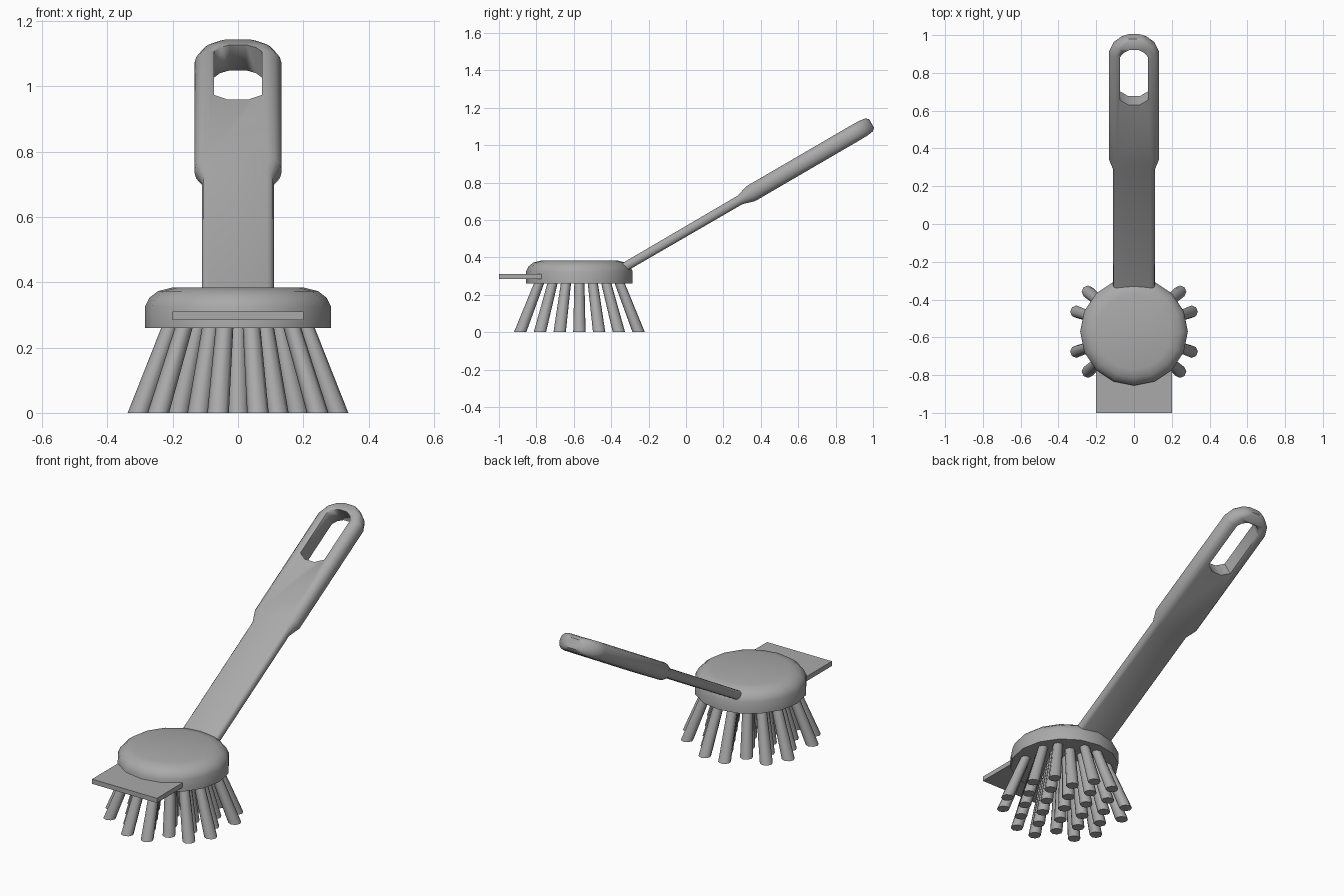
import bpy, bmesh, math
from mathutils import Matrix, Vector

cube = bpy.data.objects.get("Cube")
if cube:
    bpy.data.objects.remove(cube)

grey = bpy.data.materials.new("plain grey")
grey.use_nodes = True
colour = (0.4, 0.4, 0.4, 1)
grey.diffuse_color = colour
grey.node_tree.nodes["Principled BSDF"].inputs["Base Color"].default_value = colour

HEAD_Y = -0.57
HEAD_BOTTOM = 0.26


def finish(bm, name, angle=40):
    bmesh.ops.recalc_face_normals(bm, faces=bm.faces)
    mesh = bpy.data.meshes.new(name)
    bm.to_mesh(mesh)
    bm.free()
    obj = bpy.data.objects.new(name, mesh)
    bpy.context.collection.objects.link(obj)
    mesh.materials.append(grey)
    bpy.ops.object.select_all(action="DESELECT")
    obj.select_set(True)
    bpy.context.view_layer.objects.active = obj
    bpy.ops.object.shade_smooth_by_angle(angle=math.radians(angle))
    return obj


def loft(bm, rings):
    """Skin a list of equal point rings and cap both ends."""
    loops = [[bm.verts.new(p) for p in ring] for ring in rings]
    for a, b in zip(loops, loops[1:]):
        for i in range(len(a)):
            j = (i + 1) % len(a)
            bm.faces.new((a[i], a[j], b[j], b[i]))
    bm.faces.new(loops[0][::-1])
    bm.faces.new(loops[-1])


def circle(x, y, z, r, sides):
    steps = [math.tau * i / sides for i in range(sides)]
    return [Vector((x + r * math.cos(a), y + r * math.sin(a), z)) for a in steps]


def rounded_section(u, w, t):
    """Rounded bar section across the handle, half width w, half thickness t."""
    r = 0.85 * t
    points = []
    for quarter, (sx, sz) in enumerate([(1, 1), (-1, 1), (-1, -1), (1, -1)]):
        for k in range(4):
            a = math.pi / 2 * (quarter + k / 3)
            points.append(Vector((sx * (w - r) + r * math.cos(a), u,
                                  sz * (t - r) + r * math.sin(a))))
    return points


# Round head with a softened top rim
bm = bmesh.new()
head_profile = [(0.285, HEAD_BOTTOM), (0.285, 0.325), (0.272, 0.352),
                (0.245, 0.373), (0.2, 0.384)]
loft(bm, [circle(0, HEAD_Y, z, r, 16) for r, z in head_profile])
finish(bm, "brush_head")

# Scraper plate at the front of the head
bm = bmesh.new()
bmesh.ops.create_cube(bm, size=1, matrix=Matrix.Translation((0, -0.8, 0.297))
                      @ Matrix.Diagonal((0.4, 0.4, 0.026, 1)))
finish(bm, "scraper_plate")

# Splayed bristle tufts on a hexagonal layout
bm = bmesh.new()
spacing, splay = 0.122, 0.67
for row in range(-3, 4):
    for col in range(-4, 5):
        x = (col + 0.5 * (row % 2)) * spacing
        y = row * spacing * math.sqrt(3) / 2
        if math.hypot(x, y) < 0.33:
            loft(bm, [circle(x, HEAD_Y + y, 0, 0.033, 8),
                      circle(x * splay, HEAD_Y + y * splay, HEAD_BOTTOM + 0.01, 0.027, 8)])
finish(bm, "bristles", 50)

# Handle: slim neck, thicker grip and a rounded tip, laid along the tilted axis
tilt = Matrix.Translation((0, 0, 0.539)) @ Matrix.Rotation(math.radians(30.2), 4, "X")
stations = [(-0.45, 0.11, 0.024), (0.335, 0.11, 0.026), (0.4, 0.133, 0.046),
            (1.05, 0.133, 0.046), (1.1, 0.112, 0.045), (1.132, 0.075, 0.04),
            (1.148, 0.045, 0.026)]
bm = bmesh.new()
loft(bm, [rounded_section(*s) for s in stations])
bm.transform(tilt)
handle = finish(bm, "handle")

# Hanging hole cut through the grip
bm = bmesh.new()
half = [(0.03, 0.756), (0.073, 0.785), (0.073, 1.05), (0.055, 1.075), (0.025, 1.092)]
outline = half + [(-x, u) for x, u in reversed(half)]
loft(bm, [[Vector((x, u, z)) for x, u in outline] for z in (-0.2, 0.2)])
bm.transform(tilt)
cutter = finish(bm, "hole_cutter")
cutter.hide_render = True
cutter.hide_set(True)
cut = handle.modifiers.new("hanging_hole", "BOOLEAN")
cut.operation = "DIFFERENCE"
cut.solver = "EXACT"
cut.object = cutter
